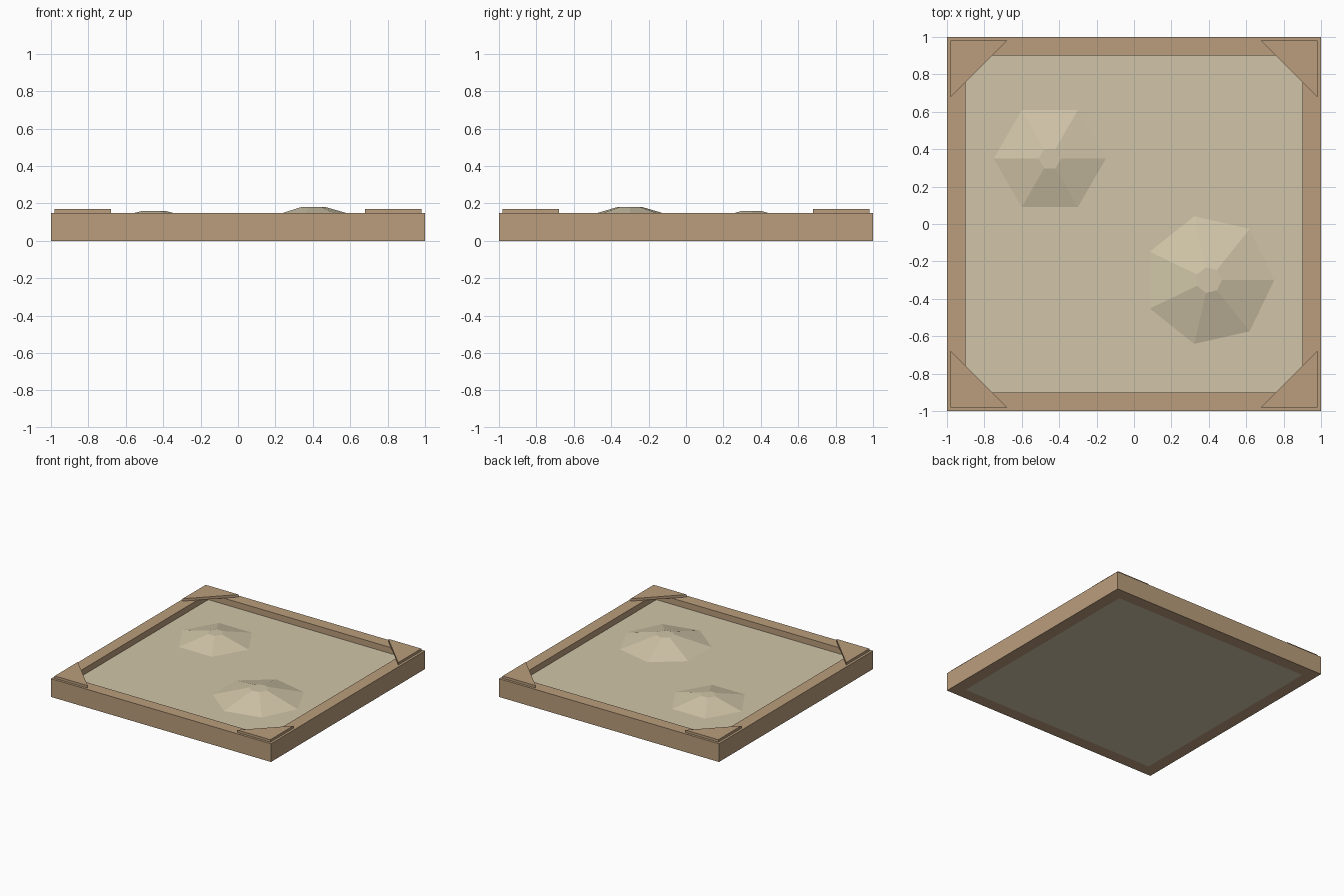
import bpy
import bmesh
from math import cos, sin, tau

WALL_TOP = 0.15
SAND_TOP = 0.10

cube = bpy.data.objects.get("Cube")
if cube:
    bpy.data.objects.remove(cube, do_unlink=True)


def make_material(name, rgb):
    colour = [(c / 255 / 12.92) if c < 11 else ((c / 255 + 0.055) / 1.055) ** 2.4
              for c in rgb] + [1.0]
    mat = bpy.data.materials.new(name)
    mat.use_nodes = True
    mat.diffuse_color = colour
    bsdf = next(n for n in mat.node_tree.nodes if n.type == 'BSDF_PRINCIPLED')
    bsdf.inputs["Base Color"].default_value = colour
    return mat


wood = make_material("tan wood", (186, 157, 124))
sand = make_material("pale sand", (209, 197, 168))


def ring(radius, sides, z, centre=(0, 0)):
    return [(centre[0] + radius * cos(tau * i / sides),
             centre[1] + radius * sin(tau * i / sides), z) for i in range(sides)]


def square(half, z):
    return [(sx * half, sy * half, z)
            for sx, sy in ((1, 1), (-1, 1), (-1, -1), (1, -1))]


def loft(name, loops, mat, closed=False):
    """Bridge successive point loops; cap the ends or join last to first."""
    bm = bmesh.new()
    rows = [[bm.verts.new(p) for p in loop] for loop in loops]
    pairs = list(zip(rows, rows[1:]))
    if closed:
        pairs.append((rows[-1], rows[0]))
    else:
        bm.faces.new(rows[0])
        bm.faces.new(rows[-1])
    for low, high in pairs:
        for i in range(len(low)):
            j = (i + 1) % len(low)
            bm.faces.new((low[i], low[j], high[j], high[i]))
    bmesh.ops.recalc_face_normals(bm, faces=bm.faces)
    mesh = bpy.data.meshes.new(name)
    bm.to_mesh(mesh)
    bm.free()
    mesh.materials.append(mat)
    obj = bpy.data.objects.new(name, mesh)
    bpy.context.collection.objects.link(obj)
    return obj


# Square wooden border with an open middle
loft("wooden_frame", [square(1, 0), square(1, WALL_TOP),
                      square(0.9, WALL_TOP), square(0.9, 0)], wood, closed=True)

# Sand filling the frame
loft("sand_bed", [square(0.9, 0), square(0.9, SAND_TOP)], sand)

# Flat-topped faceted heaps of sand
for name, centre, radius, sides, height in (
        ("small_sand_mound", (-0.45, 0.35), 0.30, 6, 0.06),
        ("large_sand_mound", (0.40, -0.30), 0.35, 7, 0.08)):
    loft(name, [ring(radius, sides, SAND_TOP, centre),
                ring(radius * 0.2, sides, SAND_TOP + height, centre)], sand)

# Triangular corner seats
for side, sx in (("left", 1), ("right", -1)):
    for end, sy in (("back", 1), ("front", -1)):
        corner = [(0.98, 0.98), (0.68, 0.98), (0.98, 0.68)]
        loft(f"{end}_{side}_corner_seat",
             [[(sx * x, sy * y, z) for x, y in corner]
              for z in (WALL_TOP, WALL_TOP + 0.02)], wood)
